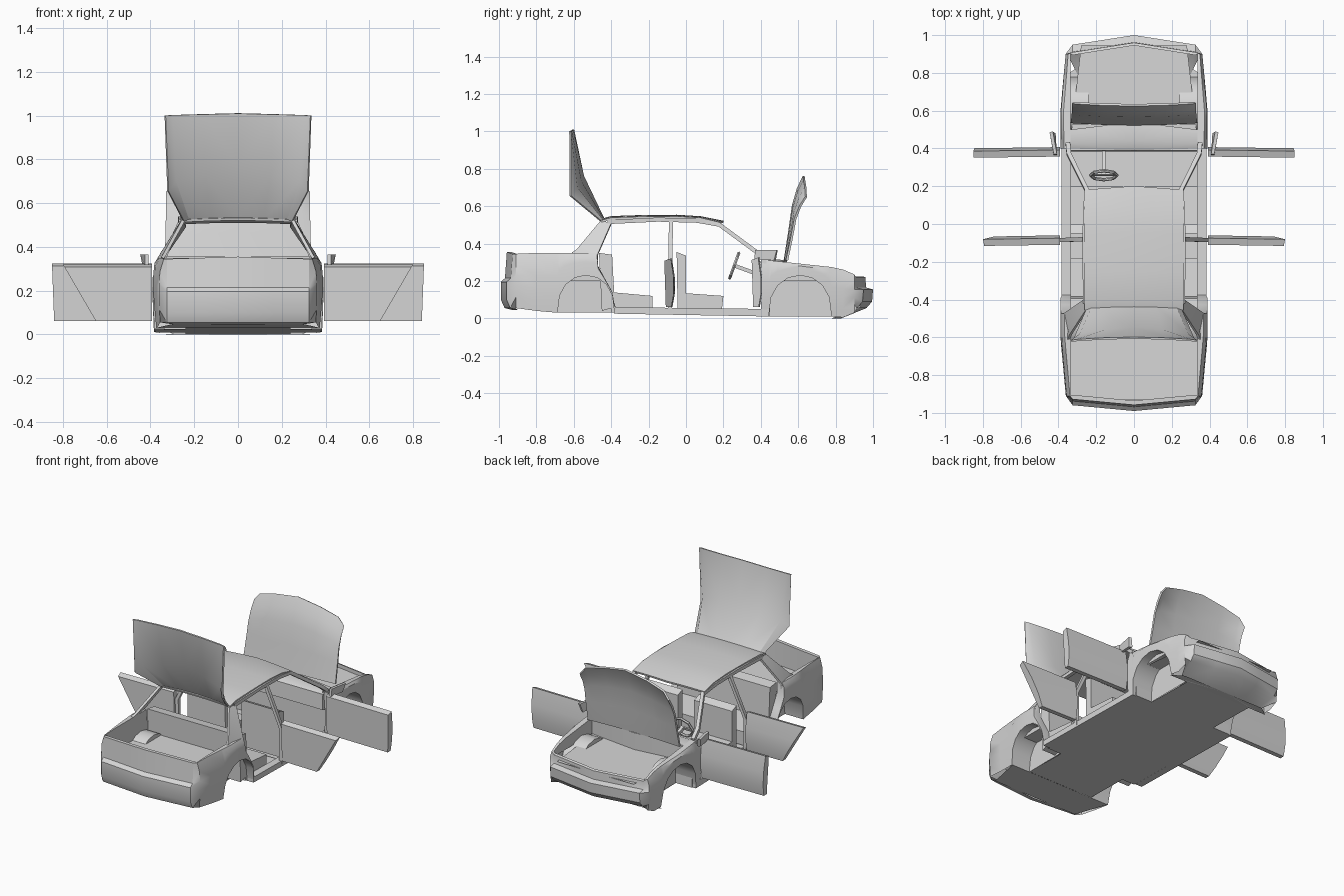
import bpy, bmesh, math
from mathutils import Vector

if "Cube" in bpy.data.objects:
    bpy.data.objects.remove(bpy.data.objects["Cube"])

grey = bpy.data.materials.new("body_grey")
grey.diffuse_color = (0.68, 0.68, 0.68, 1)
grey.use_nodes = True
grey.node_tree.nodes["Principled BSDF"].inputs["Base Color"].default_value = grey.diffuse_color


def finish(name, bm, mirror=False, thick=0.0):
    bmesh.ops.recalc_face_normals(bm, faces=bm.faces)
    me = bpy.data.meshes.new(name)
    bm.to_mesh(me)
    bm.free()
    me.materials.append(grey)
    ob = bpy.data.objects.new(name, me)
    bpy.context.collection.objects.link(ob)
    if mirror:
        m = ob.modifiers.new("mirror", 'MIRROR')
        m.use_clip = True
        m.merge_threshold = 0.0005
    if thick:
        s = ob.modifiers.new("thickness", 'SOLIDIFY')
        s.thickness = thick
        s.offset = 0
    return ob


def sheet(name, rows, mirror=True, thick=0.0, cap=None):
    """Loft a surface through rows of points; cap closes one column."""
    bm = bmesh.new()
    g = [[bm.verts.new(p) for p in r] for r in rows]
    for a, b in zip(g, g[1:]):
        for i in range(len(a) - 1):
            bm.faces.new((a[i], a[i + 1], b[i + 1], b[i]))
    if cap is not None:
        bm.faces.new([r[cap] for r in g])
    return finish(name, bm, mirror, thick)


def prism(name, bottom, top, mirror=False):
    """Solid between two polygons with the same number of points."""
    bm = bmesh.new()
    a = [bm.verts.new(p) for p in bottom]
    b = [bm.verts.new(p) for p in top]
    bm.faces.new(a)
    bm.faces.new(b)
    n = len(a)
    for i in range(n):
        bm.faces.new((a[i], a[(i + 1) % n], b[(i + 1) % n], b[i]))
    return finish(name, bm, mirror)


def side_prism(name, x0, x1, prof, mirror=False):
    return prism(name, [(x0, y, z) for y, z in prof], [(x1, y, z) for y, z in prof], mirror)


def bar(name, path, w, h, mirror=True):
    """Square bar along a path: w across x, h across the y-z direction."""
    rows = []
    for i, p in enumerate(path):
        d = Vector(path[min(i + 1, len(path) - 1)]) - Vector(path[max(i - 1, 0)])
        n = Vector((0, -d.z, d.y)).normalized() * h / 2
        p, s = Vector(p), Vector((w / 2, 0, 0))
        rows.append([p - s - n, p + s - n, p + s + n, p - s + n, p - s - n])
    return sheet(name, rows, mirror)


def lerp(x, pts):
    for (a, u), (b, v) in zip(pts, pts[1:]):
        if x <= b:
            return u + (v - u) * max(0, (x - a) / (b - a))
    return pts[-1][1]


# body side cross-section
def width(y, z):
    return lerp(abs(y), [(0.6, 0.39), (0.92, 0.36)]) * (1 - (z - 0.18) ** 2)


def side(y, zb, zt):
    pts = []
    for k in range(6):
        z = zb + (zt - zb) * k / 5
        pts.append((width(y, z) - (0.012 if k == 5 else 0), y, z))
    return pts + [(0.335, y, zt), (0.335, y, min(zt, 0.2))]


def arch(c, r, base, n=8):
    return [(c + r * math.cos(math.pi * i / n), base + (0.23 - base) * math.sin(math.pi * i / n) ** 0.8)
            for i in range(n + 1)]


FRONT = arch(0.61, 0.168, 0.01)[::-1]
REAR = arch(-0.535, 0.152, 0.03)


# front fenders and nose
def top_front(y):
    return lerp(y, [(0.40, 0.315), (0.8, 0.272), (0.86, 0.255), (0.92, 0.225)])


rows = [side(y, zb, top_front(y)) for y, zb in [(0.40, 0.02)] + FRONT + [(0.84, 0.005), (0.90, 0.03)]]
nose = [(0.83, 0), (0.965, 0.055), (0.995, 0.09), (1.0, 0.155), (0.962, 0.165), (0.96, 0.22), (0.945, 0.225), (0.945, 0.2)]
for x in (0.325, 0.16, 0):
    rows.append([(x * (0.9 if k == 0 else 1), y - 0.05 * x / 0.32, z) for k, (y, z) in enumerate(nose)])
sheet("front_fenders_and_nose", rows)

# rear quarters and tail
rows = [side(-0.375, 0.03, 0.06)]
split = False
for y, zb in REAR:
    if y < -0.47 and not split:
        rows += [side(-0.47, 0.215, 0.28), side(-0.475, 0.217, 0.35)]
        split = True
    rows.append(side(y, zb, 0.35 if y < -0.47 else max(0.06 + (-0.375 - y) * 2.2, zb + 0.02)))
rows += [side(-0.8, 0.04, 0.35), side(-0.91, 0.055, 0.345)]
tail = [(-0.93, 0.045), (-0.97, 0.055), (-0.99, 0.1), (-0.99, 0.195), (-0.968, 0.215), (-0.958, 0.355), (-0.935, 0.355), (-0.935, 0.2)]
for x in (0.325, 0.16, 0):
    rows.append([(x * (0.9 if k == 0 else 1), y + 0.03 * x / 0.32, z - (0.01 * x / 0.32 if z > 0.3 else 0))
                 for k, (y, z) in enumerate(tail)])
sheet("rear_quarters_and_tail", rows)

# wheel wells
for name, pts in (("front_wheel_well", FRONT), ("rear_wheel_well", REAR)):
    sheet(name, [[(width(y, z), y, z), (0.24, y, z)] for y, z in pts], cap=1)


# floor pan, following the slight slope of the underside
def zf(y):
    return 0.018 - 0.02 * y


def pan(name, y0, y1, w0, w1, z0=None, z1=None):
    z0, z1 = zf(y0) if z0 is None else z0, zf(y1) if z1 is None else z1
    sheet(name, [[(0, y0, z0), (w0, y0, z0)], [(0, y1, z1), (w1, y1, z1)]])


pan("cabin_floor", -0.384, 0.442, 0.375, 0.378)
pan("rear_axle_floor", -0.687, -0.384, 0.24, 0.24)
pan("front_axle_floor", 0.442, 0.778, 0.24, 0.24)
pan("rear_underside", -0.92, -0.687, 0.31, 0.37, 0.045, 0.031)
pan("front_underside", 0.778, 0.83, 0.37, 0.30, 0.002, 0.0)
pan("engine_bay_floor", 0.46, 0.945, 0.335, 0.28, 0.2, 0.2)
pan("boot_floor", -0.93, -0.46, 0.335, 0.335, 0.2, 0.2)

# sills, pillars and roof
side_prism("sill", 0.335, 0.383, [(-0.385, 0.025), (0.445, 0.01), (0.445, 0.05), (-0.385, 0.06)], True)
bar("roof_rail_and_windscreen_pillar",
    [(0.35, 0.425, 0.315), (0.345, 0.37, 0.36), (0.25, 0.18, 0.5), (0.258, 0.06, 0.522), (0.262, -0.15, 0.528), (0.257, -0.42, 0.515)],
    0.024, 0.022)
bar("centre_pillar", [(0.375, -0.085, 0.03), (0.38, -0.085, 0.26), (0.258, -0.08, 0.525)], 0.022, 0.022)
bar("door_front_post", [(0.365, 0.415, 0.02), (0.37, 0.415, 0.17), (0.36, 0.415, 0.315)], 0.03, 0.03)
sheet("rear_pillar", [[(0.372, -0.475, 0.28), (0.345, -0.61, 0.35)], [(0.362, -0.47, 0.345), (0.335, -0.585, 0.365)],
                      [(0.262, -0.40, 0.505), (0.25, -0.455, 0.52)]], thick=0.015)
roof = [(-0.455, 0.518), (-0.40, 0.533), (-0.25, 0.538), (-0.05, 0.54), (0.08, 0.532), (0.18, 0.508)]
sheet("roof", [[(x, y + (0.02 * (1 - x / 0.26) if y > 0.1 else 0), z + 0.008 * (1 - (x / 0.26) ** 2))
                for x in (0, 0.09, 0.18, 0.262)] for y, z in roof], thick=0.012)

# dashboard, cowl and firewall
sheet("cowl", [[(0, 0.39, 0.3), (0.34, 0.40, 0.3)], [(0, 0.44, 0.32), (0.345, 0.43, 0.312)],
               [(0, 0.54, 0.31), (0.335, 0.50, 0.3)], [(0, 0.54, 0.2), (0.335, 0.50, 0.2)]])
side_prism("dashboard", -0.345, 0.345, [(0.385, 0.2), (0.44, 0.18), (0.44, 0.3), (0.39, 0.3)])
side_prism("firewall", -0.36, 0.36, [(0.44, 0.01), (0.45, 0.01), (0.45, 0.3), (0.44, 0.3)])

# seats
side_prism("front_seat_base", 0.06, 0.335, [(-0.04, 0.03), (0.19, 0.03), (0.2, 0.12), (-0.01, 0.135)], True)
side_prism("front_seat_back", 0.06, 0.335, [(-0.045, 0.05), (0.0, 0.07), (0.0, 0.335), (-0.05, 0.355)], True)
side_prism("rear_seat_base", -0.335, 0.335, [(-0.4, 0.03), (-0.18, 0.03), (-0.18, 0.12), (-0.4, 0.14)])
side_prism("rear_seat_back", -0.335, 0.335, [(-0.45, 0.04), (-0.38, 0.06), (-0.395, 0.34), (-0.465, 0.35)])


# doors swung open at right angles, with mirrors on the front pair
def door(name, y, end_low, end_high, top):
    prof = [(0.0, 0.062), (0.012, 0.13), (0.012, 0.22), (-0.003, top), (-0.038, top - 0.012), (-0.03, 0.062)]
    hinge = [(0.392, y + dy, z) for dy, z in prof]
    tip = [(end_low + (end_high - end_low) * (z - 0.062) / (top - 0.062), y + dy - 0.006, z) for dy, z in prof]
    prism(name, hinge, tip, True)


door("front_door", 0.395, 0.84, 0.85, 0.325)
door("rear_door", -0.072, 0.65, 0.80, 0.32)
prism("door_mirror", [(0.408, 0.365, 0.315), (0.425, 0.365, 0.315), (0.435, 0.47, 0.31), (0.415, 0.48, 0.31)],
      [(0.408, 0.37, 0.365), (0.425, 0.37, 0.365), (0.447, 0.485, 0.365), (0.43, 0.49, 0.365)], True)

# raised bonnet
edge = [(0, 0.76), (0.16, 0.735), (0.285, 0.70), (0.325, 0.65)]
curve = [(0, 0.528), (0.35, 0.553), (0.65, 0.572), (0.85, 0.598), (1, 0.63)]
sheet("bonnet", [[(x * (1.03 - 0.03 * t), y + 0.012 * (x / 0.325) ** 2, 0.31 + (z - 0.31) * t) for x, z in edge]
                 for t, y in curve], thick=0.012)

# raised rear hatch: window part, then boot lid part
sheet("rear_hatch", [
    [(0, -0.44, 0.53), (0.12, -0.442, 0.528), (0.225, -0.448, 0.525), (0.25, -0.455, 0.52)],
    [(0, -0.55, 0.76), (0.15, -0.563, 0.73), (0.285, -0.585, 0.70), (0.32, -0.618, 0.655)],
    [(0, -0.603, 1.01), (0.16, -0.607, 1.006), (0.30, -0.615, 1.002), (0.333, -0.62, 1.0)]], thick=0.01)

# steering wheel and column
c = Vector((-0.16, 0.258, 0.282))
up, right = Vector((0, 0.34, 0.94)), Vector((1, 0, 0))
nrm = up.cross(right)
rows = []
for i in range(9):
    a = 2 * math.pi * i / 8
    r = right * math.cos(a) + up * math.sin(a)
    rows.append([c + r * (0.07 + 0.009 * math.cos(b)) + nrm * 0.009 * math.sin(b)
                 for b in [2 * math.pi * k / 6 for k in range(7)]])
sheet("steering_wheel", rows, mirror=False)
prism("steering_spoke", [c + right * u + up * v for u, v in ((-0.065, -0.01), (0.065, -0.01), (0.065, 0.01), (-0.065, 0.01))],
      [c + right * u + up * v + nrm * 0.008 for u, v in ((-0.065, -0.01), (0.065, -0.01), (0.065, 0.01), (-0.065, 0.01))])
bar("steering_column", [tuple(c), (-0.16, 0.40, 0.23)], 0.02, 0.02, mirror=False)

# apply modifiers and smooth the curved panels
bpy.ops.object.select_all(action='SELECT')
bpy.context.view_layer.objects.active = bpy.data.objects["roof"]
bpy.ops.object.convert(target='MESH')
bpy.ops.object.shade_smooth_by_angle(angle=math.radians(32))
